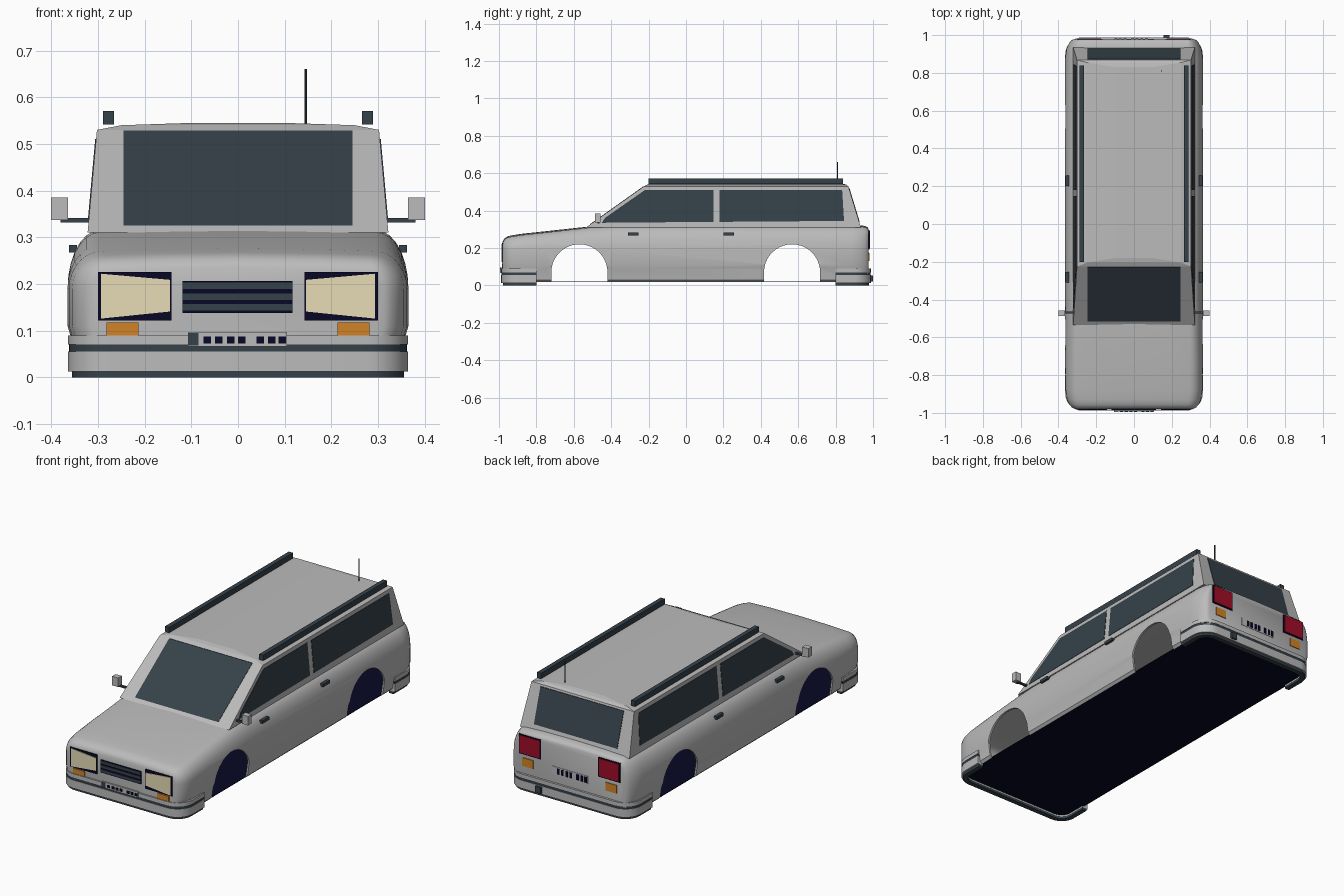
import bpy, bmesh, math
from mathutils import Vector

cube = bpy.data.objects.get("Cube")
if cube:
    bpy.data.objects.remove(cube, do_unlink=True)


def material(name, r, g, b):
    m = bpy.data.materials.new(name)
    m.use_nodes = True
    m.diffuse_color = (r, g, b, 1)
    m.node_tree.nodes["Principled BSDF"].inputs["Base Color"].default_value = (r, g, b, 1)
    return m


PAINT = material("grey paint", 0.5, 0.5, 0.5)
SLATE = material("dark slate", 0.036, 0.053, 0.067)
NAVY = material("black navy", 0.002, 0.002, 0.018)
CREAM = material("cream lens", 0.8, 0.72, 0.47)
ORANGE = material("orange lens", 0.64, 0.23, 0.02)
RED = material("red lens", 0.35, 0.004, 0.02)


def finish(name, bm, mat, smooth=False):
    bmesh.ops.recalc_face_normals(bm, faces=bm.faces)
    mesh = bpy.data.meshes.new(name)
    bm.to_mesh(mesh)
    bm.free()
    mesh.materials.append(mat)
    ob = bpy.data.objects.new(name, mesh)
    bpy.context.collection.objects.link(ob)
    if smooth:
        smooth_shade(ob)
    return ob


def activate(ob):
    bpy.ops.object.select_all(action='DESELECT')
    ob.select_set(True)
    bpy.context.view_layer.objects.active = ob


def smooth_shade(ob):
    activate(ob)
    bpy.ops.object.shade_smooth_by_angle(angle=math.radians(35))


def loft(name, rings, mat, smooth=False):
    """Skin closed rings of equal length and cap both ends."""
    bm = bmesh.new()
    loops = [[bm.verts.new(p) for p in ring] for ring in rings]
    n = len(loops[0])
    for a, b in zip(loops, loops[1:]):
        for i in range(n):
            j = (i + 1) % n
            bm.faces.new((a[i], a[j], b[j], b[i]))
    bm.faces.new(loops[0])
    bm.faces.new(loops[-1])
    return finish(name, bm, mat, smooth)


def slab(name, points, depth, mat, smooth=False):
    """Extrude a flat 3D outline along a vector."""
    far = [Vector(p) + Vector(depth) for p in points]
    return loft(name, [points, far], mat, smooth)


def box(name, x, y, z, mat):
    pts = [(x[0], y[0], z[0]), (x[1], y[0], z[0]), (x[1], y[1], z[0]), (x[0], y[1], z[0])]
    return slab(name, pts, (0, 0, z[1] - z[0]), mat)


def cut(ob, cutter):
    mod = ob.modifiers.new("cut", 'BOOLEAN')
    mod.operation, mod.solver, mod.object = 'DIFFERENCE', 'EXACT', cutter
    activate(ob)
    bpy.ops.object.modifier_apply(modifier=mod.name)
    bpy.data.objects.remove(cutter, do_unlink=True)


# Lower body stations: y, half width, top height, shoulder width
STATIONS = [(-.98, .312, .234, .03), (-.972, .328, .25, .045), (-.955, .343, .262, .06),
            (-.93, .355, .268, .07), (-.88, .362, .276, .07), (-.75, .365, .29, .07),
            (-.5, .365, .317, .07), (-.4, .365, .322, .07), (.88, .365, .322, .07),
            (.93, .357, .322, .07), (.955, .345, .318, .06), (.97, .335, .312, .05),
            (.977, .322, .302, .035)]


def section(y, w, top, r, inset=0, bottom=.015):
    w, top, y = w - inset, top - inset, y * (1 - inset)
    half = [(w - .03, bottom), (w - .015, .03), (w - .006, .09), (w, .11)]
    for i in range(8):
        a = math.pi / 2 * i / 7
        half.append((w - r + r * math.cos(a), .19 + (top - .006 - .19) * math.sin(a)))
    half += [(w * .5, top - .002)]
    ring = half + [(0, top)] + [(-x, z) for x, z in reversed(half)]
    return [(x, y, z) for x, z in ring]


# Hollow lower body with wheel arches cut through both sides
body = loft("lower_body", [section(*s) for s in STATIONS], PAINT)
cut(body, loft("cavity", [section(*s, inset=.01, bottom=-.05) for s in STATIONS], PAINT))
for yc in (-.57, .567):
    arc = [(-.6, yc + .15 * math.cos(math.pi * i / 32), .07 + .15 * math.sin(math.pi * i / 32))
           for i in range(33)]
    arc += [(-.6, yc - .15, -.1), (-.6, yc + .15, -.1)]
    cut(body, slab("arch_cutter", arc, (1.2, 0, 0), PAINT))
smooth_shade(body)

# Floor pan
edge = [(w - .026, y * .985, .02) for y, w, _, _ in STATIONS]
slab("floor_pan", edge + [(-x, y, z) for x, y, z in reversed(edge)], (0, 0, .003), NAVY)

# Cabin and crowned roof: height, half width, front y, back y
CABIN = [(.31, .322, -.535, .935), (.53, .302, -.225, .868),
         (.54, .25, -.205, .855), (.545, .1, -.18, .83)]
loft("cabin", [[(-w, f, z), (w, f, z), (w, b, z), (-w, b, z)] for z, w, f, b in CABIN], PAINT)


def on_cabin(z, k):
    """Cabin wall position at a height: k = 1 side, 2 front, 3 back."""
    return CABIN[0][k] + (CABIN[1][k] - CABIN[0][k]) * (z - .31) / .22


# Windscreen, back window and side windows
for name, k, z0, z1, d in (("windscreen", 2, .325, .529, -.003), ("back_window", 3, .34, .52, .003)):
    pts = [(x, on_cabin(z, k) + d, z) for x, z in ((-.245, z0), (.245, z0), (.245, z1), (-.245, z1))]
    slab(name, pts, (0, -2 * d, 0), SLATE)
FRONT_WINDOW = [(-.45, .335), (-.432, .362), (-.22, .51), (.147, .51), (.147, .34)]
REAR_WINDOW = [(.18, .34), (.18, .51), (.835, .51), (.845, .345)]
for side, s in (("left", 1), ("right", -1)):
    for name, shape in (("front_window", FRONT_WINDOW), ("rear_window", REAR_WINDOW)):
        slab(f"{side}_{name}", [(s * (on_cabin(z, 1) + .002), y, z) for y, z in shape],
             (-s * .005, 0, 0), SLATE)

    # Roof rail, door handles and mirror
    box(f"{side}_roof_rail", (s * .265, s * .289), (-.2, .84), (.542, .571), SLATE)
    for i, y in enumerate((-.31, .2)):
        box(f"{side}_door_handle_{i + 1}", (s * .345, s * .362), (y, y + .056), (.268, .284), SLATE)
    box(f"{side}_mirror_arm", (s * .3, s * .38), (-.474, -.462), (.332, .341), SLATE)
    box(f"{side}_mirror", (s * .364, s * .4), (-.487, -.457), (.337, .385), PAINT)

    # Headlight and front indicator
    box(f"{side}_headlight_surround", (s * .142, s * .3), (-.984, -.976), (.122, .226), NAVY)
    lens = [(s * x, -.987, z) for x, z in ((.146, .141), (.293, .126), (.293, .222), (.146, .209))]
    slab(f"{side}_headlight", lens, (0, .006, 0), CREAM)
    box(f"{side}_front_indicator", (s * .213, s * .282), (-.985, -.977), (.088, .118), ORANGE)

    # Tail light and rear indicator
    box(f"{side}_tail_surround", (s * .168, s * .298), (.973, .98), (.192, .296), NAVY)
    box(f"{side}_tail_light", (s * .175, s * .292), (.976, .983), (.198, .291), RED)
    box(f"{side}_rear_indicator", (s * .214, s * .277), (.973, .981), (.13, .174), ORANGE)

# Grille with horizontal bars
box("grille", (-.119, .117), (-.984, -.976), (.138, .206), NAVY)
for i in range(3):
    z = .143 + .023 * i
    box(f"grille_bar_{i + 1}", (-.119, .117), (-.987, -.981), (z, z + .014), SLATE)


def bumper_layer(name, s, z0, z1, inset, mat):
    """U-shaped band with rounded corners around one end of the body."""
    def path(d):
        r, half = .09 - d, .364 - d
        end = .988 - d
        right = [(half, .8)]
        for i in range(9):
            a = math.pi / 2 * i / 8
            right.append((half - r + r * math.cos(a), end - r + r * math.sin(a)))
        return right + [(-x, y) for x, y in reversed(right)]
    outline = path(inset) + list(reversed(path(.035)))
    slab(name, [(x, s * y, z0) for x, y in outline], (0, 0, z1 - z0), mat, True)


# Bumpers: dark lip, painted bands and a dark rubbing strip
for end, s in (("front", -1), ("rear", 1)):
    bumper_layer(f"{end}_bumper_lip", s, 0, .013, .009, SLATE)
    bumper_layer(f"{end}_bumper_lower", s, .013, .056, 0, PAINT)
    bumper_layer(f"{end}_bumper_strip", s, .056, .07, .002, SLATE)
    bumper_layer(f"{end}_bumper_upper", s, .07, .09, 0, PAINT)


def plate_marks(end, s, y, z0, z1, width):
    """Row of plain dark blocks on a registration plate."""
    for i, x in enumerate((-.066, -.041, -.016, .008, .048, .072, .095)):
        x *= -s
        box(f"{end}_plate_mark_{i + 1}", (x - width, x + width), (y, y + s * .004), (z0, z1), NAVY)


# Registration plates
box("front_plate", (-.107, .105), (-.992, -.984), (.066, .097), PAINT)
box("front_plate_badge", (-.106, -.085), (-.994, -.99), (.068, .095), SLATE)
plate_marks("front", -1, -.99, .073, .088, .008)
box("rear_plate", (-.107, .107), (.974, .979), (.134, .176), PAINT)
plate_marks("rear", 1, .977, .14, .17, .007)

# Tow socket and aerial
box("tow_socket", (.155, .188), (.975, 1.0), (.02, .053), SLATE)
bpy.ops.mesh.primitive_cylinder_add(vertices=8, radius=.003, depth=.125, location=(.145, .81, .5975))
aerial = bpy.context.object
aerial.name = "aerial"
aerial.data.materials.append(SLATE)
